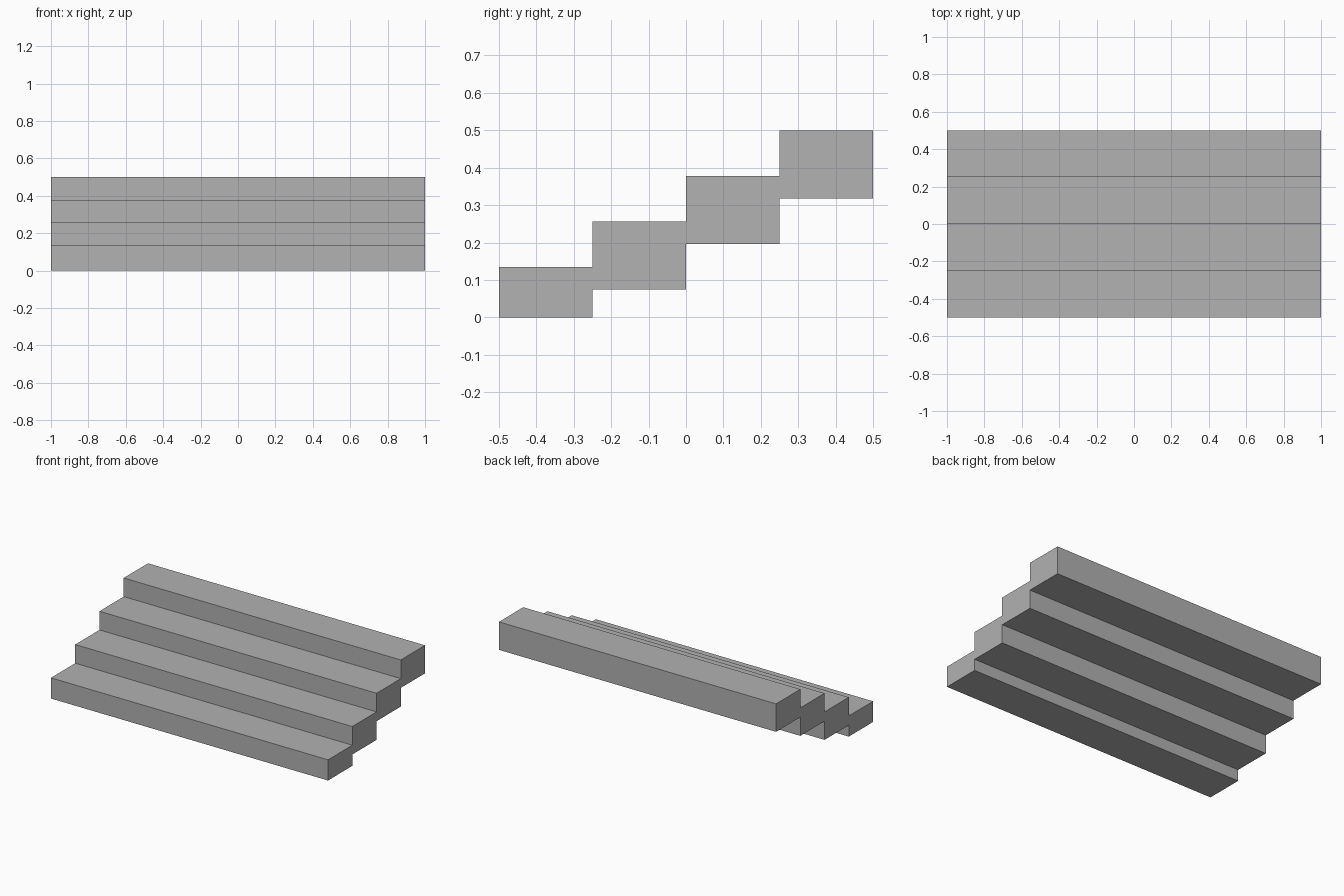
import bpy
import bmesh

cube = bpy.data.objects.get("Cube")
if cube:
    bpy.data.objects.remove(cube, do_unlink=True)

# Plain grey stone
stone = bpy.data.materials.new("grey_stone")
stone.use_nodes = True
colour = (0.445, 0.445, 0.445, 1)
stone.diffuse_color = colour
stone.node_tree.nodes["Principled BSDF"].inputs["Base Color"].default_value = colour

STEPS, WIDTH, DEPTH = 4, 2.0, 0.25
RISE, FIRST_TOP, THICKNESS = 0.1217, 0.135, 0.1825

# Stepped profile: treads going up, then the underside coming back down
upper, lower = [], []
for i in range(STEPS):
    front = -STEPS * DEPTH / 2 + i * DEPTH
    top = FIRST_TOP + i * RISE
    bottom = max(0, top - THICKNESS)
    for y in (front, front + DEPTH):
        upper.append((y, top))
        lower.append((y, bottom))
profile = upper + lower[::-1]

# Extrude the profile across the full width
bm = bmesh.new()
side = bm.faces.new([bm.verts.new((-WIDTH / 2, y, z)) for y, z in profile])
extruded = bmesh.ops.extrude_face_region(bm, geom=[side])["geom"]
moved = [v for v in extruded if isinstance(v, bmesh.types.BMVert)]
bmesh.ops.translate(bm, verts=moved, vec=(WIDTH, 0, 0))
bmesh.ops.recalc_face_normals(bm, faces=bm.faces)

mesh = bpy.data.meshes.new("stair_flight")
bm.to_mesh(mesh)
bm.free()
mesh.materials.append(stone)
stairs = bpy.data.objects.new("stair_flight", mesh)
bpy.context.collection.objects.link(stairs)
